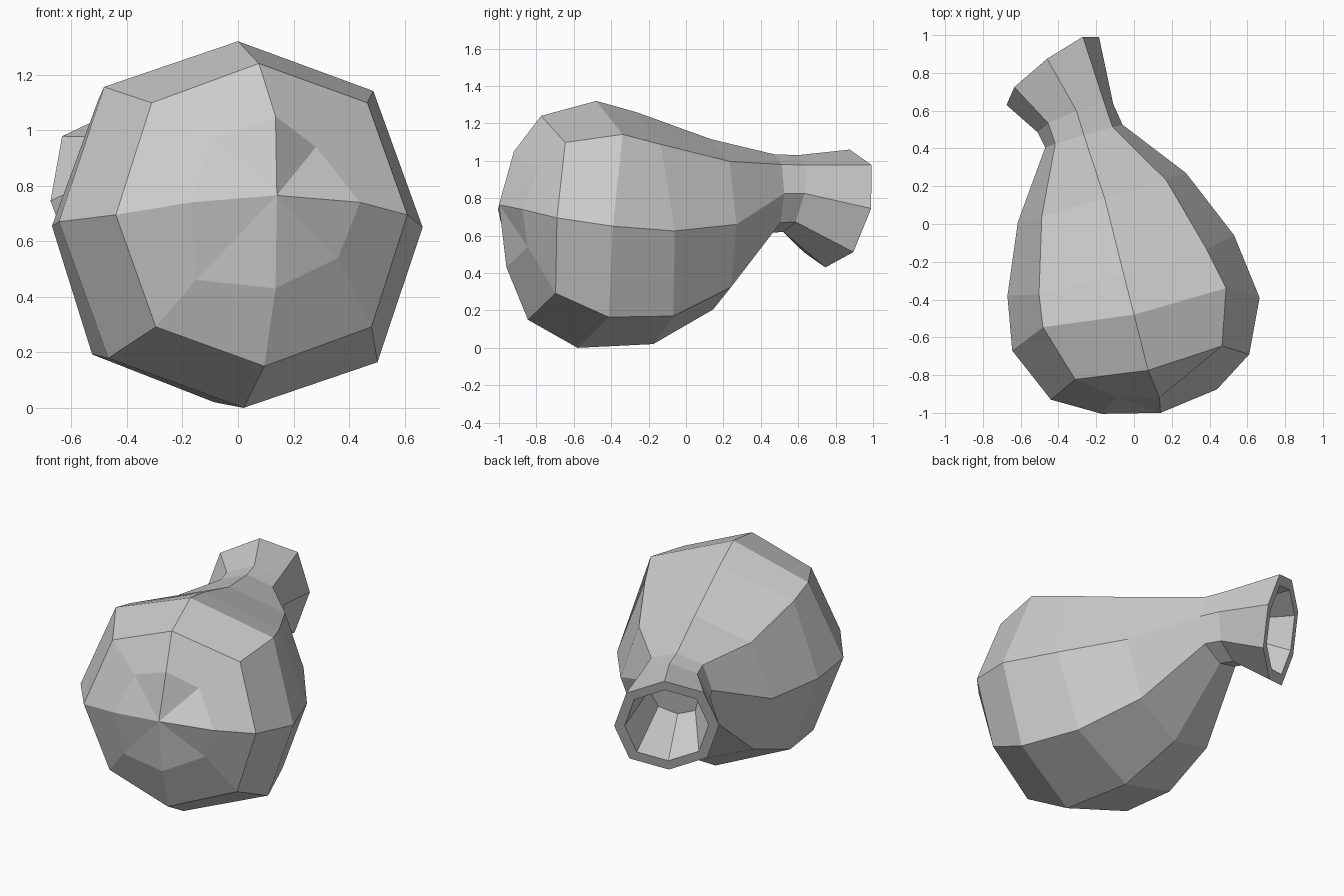
import bpy, bmesh, math
from mathutils import Vector

cube = bpy.data.objects.get("Cube")
if cube:
    bpy.data.objects.remove(cube)

# One plain stone grey
grey = bpy.data.materials.new("stone_grey")
grey.use_nodes = True
colour = (0.6, 0.6, 0.6, 1)
grey.diffuse_color = colour
grey.node_tree.nodes["Principled BSDF"].inputs["Base Color"].default_value = colour

SIDES = 8
DIAGONAL = 0.74  # corners between the main axes sit slightly proud


def ring(bm, centre, side, up, push=0, scale=1):
    """Eight-sided section, starting at the top and turning towards +x."""
    centre, side, up = Vector(centre), Vector(side) * scale, Vector(up) * scale
    verts = []
    for i in range(SIDES):
        angle = math.tau * i / SIDES
        s, c = math.sin(angle), math.cos(angle)
        corner = i % 2
        if corner:
            s, c = math.copysign(DIAGONAL, s), math.copysign(DIAGONAL, c)
        nudge = Vector((0, push * corner, 0))
        verts.append(bm.verts.new(centre + side * s + up * c + nudge))
    return verts


def bridge(bm, a, b):
    for i in range(SIDES):
        j = (i + 1) % SIDES
        bm.faces.new((a[i], a[j], b[j], b[i]))


# Sections from the dented base to the flared mouth: centre, side axis, up axis, push
dent = ((0.135, -0.94, 0.74), (0.305, 0.065, 0), (0, 0.02, 0.31), 0.06)
base = ((0.085, -0.81, 0.695), (0.525, 0.12, 0), (-0.01, 0.035, 0.545), 0.05)
belly = ((0.01, -0.53, 0.66), (0.655, 0.14, -0.01), (-0.01, 0.05, 0.66), 0.05)
body = ((-0.07, -0.22, 0.64), (0.6, 0.16, -0.015), (0.015, -0.045, 0.62))
shoulder = ((-0.17, 0.14, 0.66), (0.445, 0.13, 0), (0.015, -0.005, 0.455))
collar = ((-0.265, 0.465, 0.825), (0.205, 0.06, 0), (0, 0.005, 0.21))
neck = ((-0.31, 0.56, 0.825), (0.2, 0.075, 0), (0.005, 0.04, 0.205))
mouth = ((-0.43, 0.81, 0.745), (0.245, 0.18, 0), (-0.03, 0.065, 0.315))

bm = bmesh.new()
rings = [ring(bm, *s) for s in (dent, base, belly, body, shoulder, collar, neck, mouth)]

# Uneven dents in the base
rings[0][1].co += Vector((-0.08, 0.02, -0.03))
rings[0][3].co += Vector((0, 0, 0.03))
rings[0][5].co += Vector((-0.06, 0, -0.05))

# Rim and hollow mouth
rings.append(ring(bm, *mouth, scale=0.8))
rings.append(ring(bm, *neck, scale=0.7))
for a, b in zip(rings, rings[1:]):
    bridge(bm, a, b)
bm.faces.new(rings[-1])

# Fan that closes the base
tip = bm.verts.new((0.14, -1, 0.765))
for i in range(SIDES):
    bm.faces.new((rings[0][(i + 1) % SIDES], rings[0][i], tip))

bmesh.ops.recalc_face_normals(bm, faces=bm.faces)
mesh = bpy.data.meshes.new("flask_body")
bm.to_mesh(mesh)
bm.free()
mesh.materials.append(grey)
flask = bpy.data.objects.new("flask_body", mesh)
bpy.context.collection.objects.link(flask)
